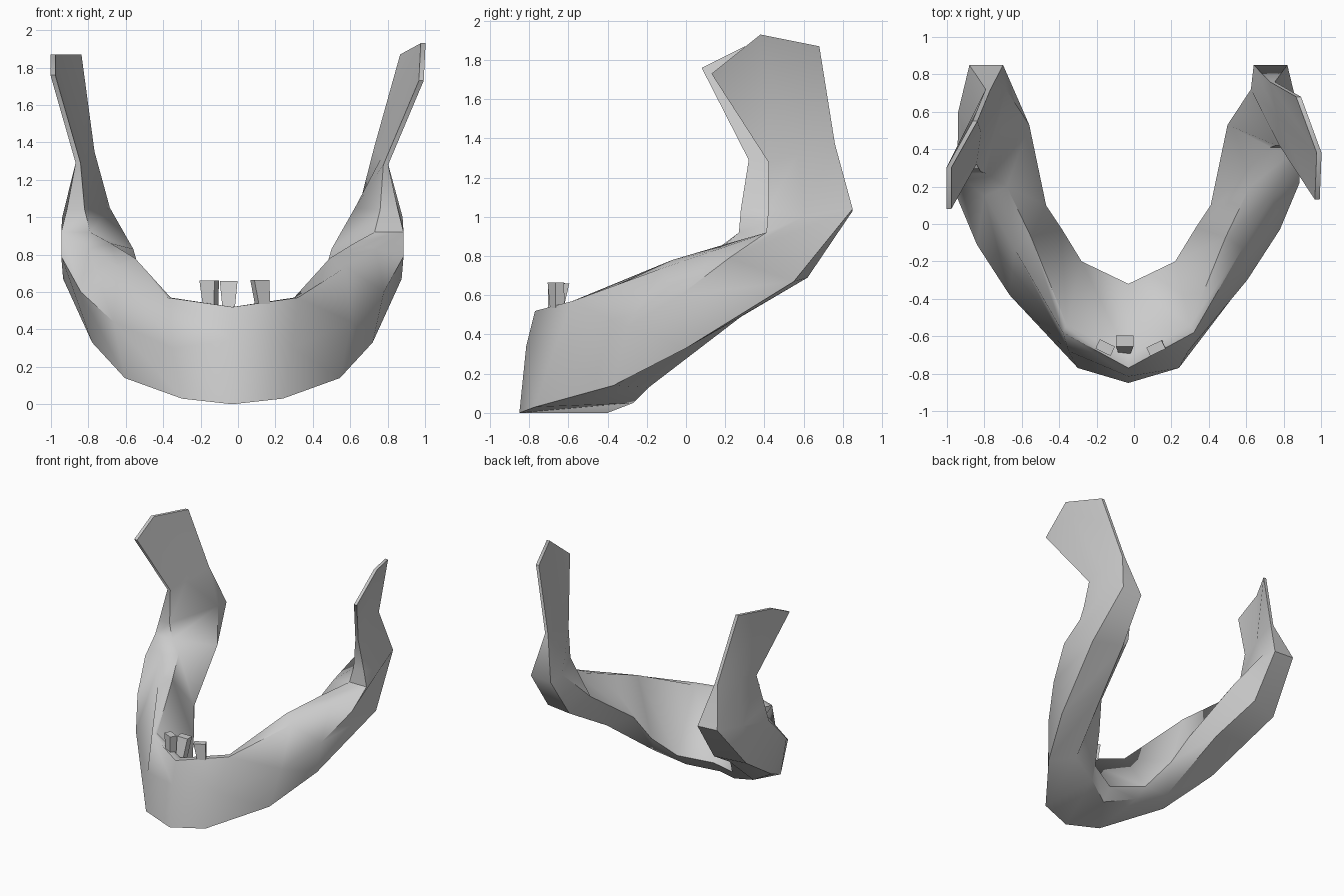
import bpy, bmesh
from mathutils import Vector, Euler

if "Cube" in bpy.data.objects:
    bpy.data.objects.remove(bpy.data.objects["Cube"])

CX = -0.03  # the jaw's own midline sits slightly left of centre

# Body cross-sections from chin to jaw angle, each:
# outer top, outer middle, outer bottom, inner bottom, inner middle, inner top
BODY = [
    [(0, -.77, .52), (0, -.815, .34), (0, -.85, 0), (0, -.40, 0), (0, -.32, .10), (0, -.71, .52)],
    [(.35, -.58, .57), (.32, -.68, .30), (.27, -.77, .03), (.22, -.27, .05), (.25, -.20, .14), (.33, -.54, .57)],
    [(.61, -.13, .735), (.635, -.30, .44), (.575, -.37, .14), (.45, -.19, .13), (.36, -.02, .32), (.52, -.07, .78)],
    [(.77, .15, .83), (.81, -.03, .60), (.75, .00, .33), (.56, .28, .49), (.44, .10, .52), (.65, .20, .86)],
    [(.915, .41, .92), (.915, .22, .79), (.905, .55, .67), (.66, .62, .69), (.53, .53, .83), (.76, .41, .92)],
    [(.885, .42, 1.04), (.91, .60, 1.0), (.85, .85, 1.04), (.67, .85, 1.03), (.655, .72, 1.05), (.79, .42, 1.04)],
]
# Ramus blade lines (front, middle, back): waist then tip, per side
BLADE_R = [[(.82, .42, 1.28), (.81, .57, 1.32), (.77, .76, 1.37)],
           [(1.01, .13, 1.73), (1.02, .38, 1.93), (.91, .68, 1.87)]]
BLADE_L = [[(.825, .32, 1.29), (.80, .49, 1.31), (.75, .72, 1.35)],
           [(.96, .08, 1.76), (.96, .30, 1.87), (.82, .55, 1.87)]]


def blade_ring(line, t=0.013):
    outer = [Vector(p) + Vector((t, 0, 0)) for p in line]
    inner = [Vector(p) - Vector((t, 0, 0)) for p in reversed(line)]
    return outer + inner


def side_rings(blade, front_shift, bulge_shift):
    rings = [[Vector(p) for p in r] for r in BODY[1:]]
    for r in rings[-2:]:          # front edge of the ramus differs per side
        for i in (0, 5):
            r[i].y += front_shift
    for r in rings[1:4]:          # so does the cheek-side bulge
        r[1].y += bulge_shift
    return rings + [blade_ring(l) for l in blade]


def make_object(name, bm):
    bmesh.ops.recalc_face_normals(bm, faces=bm.faces)
    me = bpy.data.meshes.new(name)
    bm.to_mesh(me)
    bm.free()
    ob = bpy.data.objects.new(name, me)
    bpy.context.collection.objects.link(ob)
    return ob


# Jaw bone: loft from left tip round the chin to right tip
right = side_rings(BLADE_R, 0, 0)
left = [[Vector((-p.x, p.y, p.z)) for p in r] for r in side_rings(BLADE_L, -.14, -.08)]
rings = left[::-1] + [[Vector(p) for p in BODY[0]]] + right
bm = bmesh.new()
loft = [[bm.verts.new(p + Vector((CX, 0, 0))) for p in r] for r in rings]
for a, b in zip(loft, loft[1:]):
    for i in range(6):
        j = (i + 1) % 6
        bm.faces.new((a[i], a[j], b[j], b[i]))
for end in (loft[0], loft[-1]):   # blade tip caps
    bm.faces.new((end[0], end[1], end[4], end[5]))
    bm.faces.new((end[1], end[2], end[3], end[4]))
jaw = make_object("jaw_bone", bm)
bpy.context.view_layer.objects.active = jaw
jaw.select_set(True)
bpy.ops.object.shade_smooth_by_angle(angle=0.95)


# Teeth: tapered, leaning little blocks behind the front rim
def tooth(name, loc, width, depth, lean, shift, turn):
    bm = bmesh.new()
    bmesh.ops.create_cube(bm, size=1)
    for v in bm.verts:
        top = v.co.z > 0
        v.co.x *= width if top else width * .65
        v.co.y *= depth
        v.co.z *= .17
        if top:
            v.co.y += lean
            v.co.x += shift
    ob = make_object(name, bm)
    ob.location = loc
    ob.rotation_euler = Euler((0, 0, turn))


tooth("tooth_left", (-.145, -.665, .577), .09, .055, 0, -.01, -.45)
tooth("tooth_middle", (-.05, -.665, .575), .095, .06, .04, 0, 0)
tooth("tooth_right", (.135, -.655, .58), .09, .05, 0, -.02, .45)
